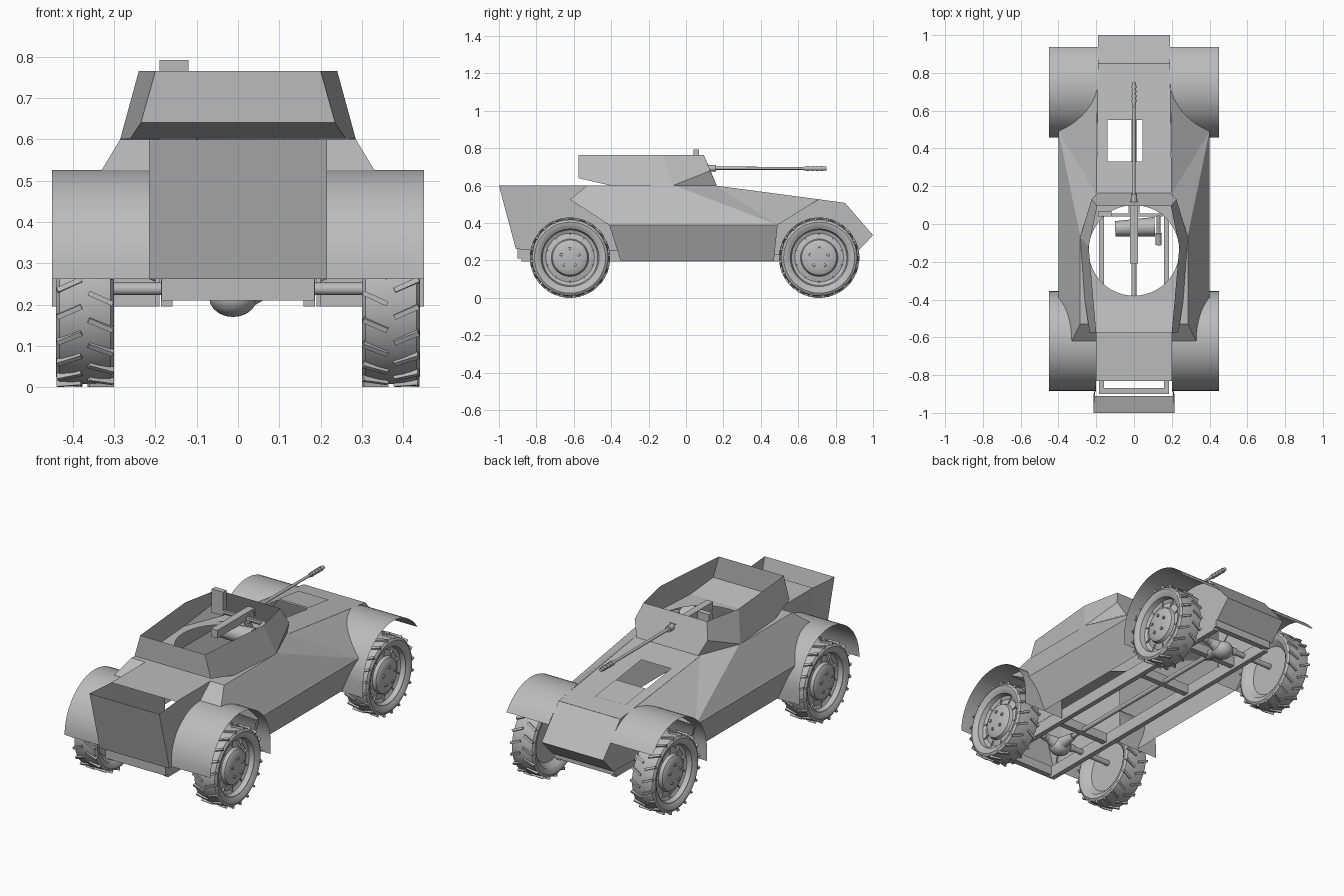
import bpy, bmesh, math
from mathutils import Vector, Matrix

if "Cube" in bpy.data.objects:
    bpy.data.objects.remove(bpy.data.objects["Cube"])

grey = bpy.data.materials.new("plain grey")
grey.diffuse_color = (0.5, 0.5, 0.5, 1)
grey.use_nodes = True
grey.node_tree.nodes["Principled BSDF"].inputs["Base Color"].default_value = grey.diffuse_color


def finish(name, bm, smooth=None):
    me = bpy.data.meshes.new(name)
    bm.to_mesh(me)
    bm.free()
    me.materials.append(grey)
    ob = bpy.data.objects.new(name, me)
    bpy.context.collection.objects.link(ob)
    if smooth:
        bpy.ops.object.select_all(action='DESELECT')
        ob.select_set(True)
        bpy.context.view_layer.objects.active = ob
        bpy.ops.object.shade_smooth_by_angle(angle=math.radians(smooth))
    return ob


def plates(name, side=(), middle=()):
    """Sheet metal: side faces are mirrored in x, middle strips span -x..x."""
    bm = bmesh.new()
    for f in side:
        for s in (1, -1):
            pts = [(s * x, y, z) for x, y, z in f][::s]
            bm.faces.new([bm.verts.new(p) for p in pts])
    for strip in middle:
        pts = list(strip) + [(-x, y, z) for x, y, z in reversed(strip)]
        bm.faces.new([bm.verts.new(p) for p in pts])
    bmesh.ops.remove_doubles(bm, verts=bm.verts, dist=1e-4)
    bmesh.ops.recalc_face_normals(bm, faces=bm.faces)
    return finish(name, bm)


def sheet(name, loops, height):
    """Flat sheet with holes; the height function gives z."""
    bm = bmesh.new()
    for loop in loops:
        vs = [bm.verts.new((x, y, 0)) for x, y in loop]
        for a, b in zip(vs, vs[1:] + vs[:1]):
            bm.edges.new((a, b))
    bmesh.ops.triangle_fill(bm, use_beauty=True, edges=bm.edges[:], normal=(0, 0, 1))
    for v in bm.verts:
        v.co.z = height(v.co.y)
    return finish(name, bm)


def box_in(bm, lo, hi, m=Matrix()):
    c = [(a + b) / 2 for a, b in zip(lo, hi)]
    d = [b - a for a, b in zip(lo, hi)]
    bmesh.ops.create_cube(bm, size=1, matrix=m @ Matrix.Translation(c) @ Matrix.Diagonal((*d, 1)))


def box(name, lo, hi, m=Matrix()):
    bm = bmesh.new()
    box_in(bm, lo, hi, m)
    return finish(name, bm)


def rod_in(bm, a, b, r, r2=None, n=16):
    a, b = Vector(a), Vector(b)
    m = Matrix.Translation((a + b) / 2) @ (b - a).to_track_quat('Z', 'Y').to_matrix().to_4x4()
    bmesh.ops.create_cone(bm, cap_ends=True, segments=n, radius1=r,
                          radius2=r if r2 is None else r2, depth=(b - a).length, matrix=m)


def rods(name, parts):
    bm = bmesh.new()
    for p in parts:
        rod_in(bm, *p)
    return finish(name, bm, 40)


def lathe_x(bm, profile, n=48):
    """Spin (x, r) points around the x axis."""
    vs = [bm.verts.new((x, 0, r)) for x, r in profile]
    es = [bm.edges.new(p) for p in zip(vs, vs[1:])]
    bmesh.ops.spin(bm, geom=vs + es, cent=(0, 0, 0), axis=(1, 0, 0),
                   angle=2 * math.pi, steps=n, use_merge=True)
    bmesh.ops.remove_doubles(bm, verts=bm.verts, dist=1e-5)
    bmesh.ops.recalc_face_normals(bm, faces=bm.faces)


# ---- hull side plates and rear corners
TOP_R, TOP_M, TOP_F = (.285, -.53, .6), (.285, -.06, .6), (.2, .16, .6)
LOW_R, MID_R = (.33, -.62, .525), (.4, -.41, .39)
MID_F, HOOD = (.4, .49, .39), (.193, .71, .527)
plates("hull_sides", [
    [TOP_R, LOW_R, MID_R, MID_F, TOP_M], [TOP_M, MID_F, TOP_F], [TOP_F, MID_F, HOOD],
    [MID_R, (.32, -.35, .2), (.32, .47, .2), MID_F],
    [(.2, -.62, .525), LOW_R, TOP_R, (.2, -.53, .6)]])

# ---- inner walls beside the wheels, nose and tail plates
plates("inner_walls", [
    [(.195, .46, .23), (.195, .46, .56), HOOD, (.19, .85, .508), (.19, 1, .335), (.19, .91, .24)],
    [(.2, -.355, .25), (.2, -.355, .598), (.2, -.53, .6), (.2, -.83, .6), (.2, -.83, .255)],
    [(.2, -.83, .255), (.2, -.83, .6), (.215, -1, .6), (.215, -.91, .262)]])
plates("nose_plates", middle=[[(.19, .85, .508), (.19, 1, .335)], [(.19, 1, .335), (.19, .91, .24)]])
plates("tail_plate", middle=[[(.215, -1, .6), (.215, -.91, .262)]])

# ---- roof with turret ring hole, sloping hood with hatch hole
half = [(.2, -.83), (.2, -.53), (.285, -.53), (.285, -.06), (.2, .16)]
ring = [(.24 * math.cos(i * math.pi / 24), -.14 + .24 * math.sin(i * math.pi / 24)) for i in range(48)]
sheet("roof", [half + [(-x, y) for x, y in reversed(half)], ring], lambda y: .6)
hood_z = lambda y: .6 - .133 * (y - .16)
sheet("hood", [[(.2, .16), (.19, .85), (-.19, .85), (-.2, .16)],
               [(-.14, .33), (.045, .33), (.045, .55), (-.14, .55)]], hood_z)
sheet("hatch_door", [[(-.14, .555), (.045, .555), (.045, .735), (-.14, .735)]],
      lambda y: hood_z(y) + .005)


# ---- fenders: arch plus a straight drop toward the middle of the hull
def fender(name, cy, r, inner, toward, start):
    arc = [math.radians(start + (180 - start) * i / 24) for i in range(25)]
    path = [(cy - toward * r * math.cos(a), .262 + r * math.sin(a)) for a in arc]
    path.append((path[-1][0], .195))
    plates_ = [[(inner, *p), (.45, *p), (.45, *q), (inner, *q)] for p, q in zip(path, path[1:])]
    ob = plates(name, plates_)
    ob.data.shade_smooth()


fender("rear_fenders", -.62, .264, .2, 1, 0)
fender("front_fenders", .72, .262, .19, -1, 34)

# ---- open turret
RT, RM, RB = (.2, -.575, .765), (.235, -.575, .64), (.26, -.41, .602)
MT, MB = (.24, -.12, .765), (.285, -.07, .6)
FT, FM, FB = (.195, .095, .765), (.225, .13, .68), (.19, .165, .6)
plates("turret", [[RT, RM, RB, MB, MT], [MT, MB, FM, FT], [MB, FB, FM]],
       [[RT, RM], [RM, RB], [FT, FM, FB]])

# ---- gun, muzzle, mount, sight and grip
rods("gun_barrel", [((0, .1, .692), (0, .16, .694), .017), ((0, .14, .694), (0, .64, .692), .009, .007),
                    ((0, .63, .692), (0, .75, .692), .01)]
     + [((0, .645 + .025 * i, .692), (0, .658 + .025 * i, .692), .013) for i in range(4)])
bm = bmesh.new()
box_in(bm, (-.02, -.21, .668), (.02, .12, .712))
box_in(bm, (-.028, .06, .65), (.028, .1, .7))
box_in(bm, (-.16, .04, .675), (.15, .055, .69))
finish("gun_receiver", bm)
box("ammo_box", (-.19, .04, .66), (-.12, .07, .792))
rods("gun_grip", [((.13, .05, .685), (.13, -.06, .66), .01), ((.13, -.05, .665), (.13, -.11, .65), .016),
                  ((0, .07, .68), (0, .1, .6), .02)])
bm = bmesh.new()
rod_in(bm, (-.1, -.025, .62), (.11, -.015, .62), .04, .052, 12)
finish("gun_cradle", bm, 40)

# ---- chassis frame
bm = bmesh.new()
for s in (1, -1):
    box_in(bm, (s * .172 - .014, -.88, .195), (s * .172 + .014, .88, .262))
for y in (-.885, -.43, .24, .62, .88):
    box_in(bm, (-.185, y - .016, .21), (.185, y + .016, .262))
finish("chassis_frame", bm)

# ---- axles with differentials, drive shafts
for name, y, d in (("rear", -.62, 1), ("front", .712, -1)):
    rods(name + "_axle", [((-.36, y, .238), (.36, y, .238), .015),
                          ((-.1, y, .238), (.1, y, .238), .021)])
    bm = bmesh.new()
    bmesh.ops.create_uvsphere(bm, u_segments=16, v_segments=10, radius=1,
                              matrix=Matrix.Translation((-.012, y, .217)) @ Matrix.Diagonal((.058, .06, .047, 1)))
    rod_in(bm, (-.01, y, .22), (.075, y, .24), .045, .02)
    rod_in(bm, (0, y, .22), (0, y + .12 * d, .225), .04, .018)
    finish(name + "_differential", bm, 40)
rods("drive_shaft", [((0, -.52, .225), (0, .6, .225), .013)])

# ---- wheels: tyre, lugs, dished rim, hub and bolts, shared by four corners
tyre = [(-.058, .16), (-.068, .175), (-.07, .19), (-.062, .203), (-.03, .207), (.03, .207),
        (.062, .203), (.07, .19), (.068, .175), (.058, .16)]
rim = [(-.058, .165), (-.045, .15), (-.03, .135), (-.03, .0), ]
disc = [(.058, .165), (.056, .155), (.03, .148), (.022, .13), (.03, .1), (.048, .094),
        (.056, .08), (.06, .05), (.062, 0)]
for name, y in (("rear", -.62), ("front", .712)):
    for side, s in (("right", 1), ("left", -1)):
        place = Matrix.Translation((s * .37, y, .215)) @ Matrix.Rotation(0 if s > 0 else math.pi, 4, 'Z')
        bm = bmesh.new()
        lathe_x(bm, tyre)
        for i in range(40):
            e = 1 if i % 2 else -1
            m = Matrix.Rotation(i * math.pi / 20, 4, 'X') @ Matrix.Translation((e * .038, 0, .207)) \
                @ Matrix.Rotation(e * .42, 4, 'Z')
            box_in(bm, (-.032, -.006, -.008), (.032, .006, .0075), m)
        bm.transform(place)
        finish(f"{name}_{side}_tyre", bm, 35)
        bm = bmesh.new()
        lathe_x(bm, rim)
        lathe_x(bm, disc)
        for i in range(5):
            a = i * math.tau / 5 + math.pi / 2
            p = (math.cos(a) * .05, math.sin(a) * .05)
            rod_in(bm, (.052, *p), (.068, *p), .009, .008, 8)
        for i in range(10):
            m = Matrix.Rotation(i * math.tau / 10, 4, 'X')
            box_in(bm, (.018, -.003, .104), (.032, .003, .145), m)
        bm.transform(place)
        finish(f"{name}_{side}_rim", bm, 35)
